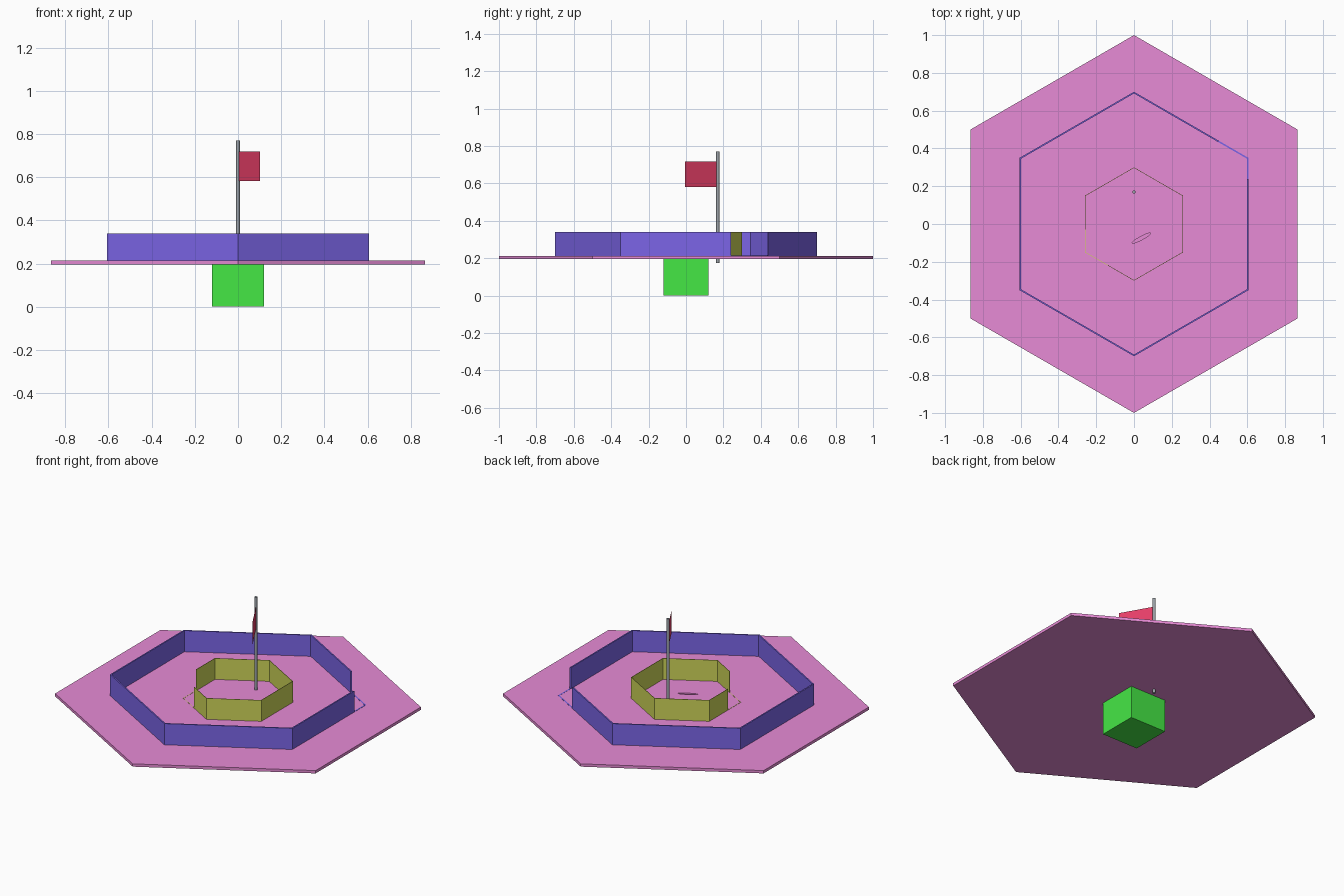
import bpy, bmesh, math
from mathutils import Vector

if "Cube" in bpy.data.objects:
    bpy.data.objects.remove(bpy.data.objects["Cube"])

TOP = 0.213      # upper surface of the plate
WALL_TOP = 0.34


def material(name, rgb):
    m = bpy.data.materials.new(name)
    m.diffuse_color = (*rgb, 1)
    m.use_nodes = True
    m.node_tree.nodes["Principled BSDF"].inputs["Base Color"].default_value = m.diffuse_color
    return m


def finish(name, bm, mat):
    bmesh.ops.recalc_face_normals(bm, faces=bm.faces[:])
    me = bpy.data.meshes.new(name)
    bm.to_mesh(me)
    bm.free()
    ob = bpy.data.objects.new(name, me)
    bpy.context.collection.objects.link(ob)
    if mat:
        me.materials.append(mat)
    return ob


def prism(name, pts, z0, z1, mat):
    bm = bmesh.new()
    lo = [bm.verts.new((x, y, z0)) for x, y in pts]
    hi = [bm.verts.new((x, y, z1)) for x, y in pts]
    n = len(pts)
    bm.faces.new(lo[::-1])
    bm.faces.new(hi)
    for i in range(n):
        j = (i + 1) % n
        bm.faces.new((lo[i], lo[j], hi[j], hi[i]))
    return finish(name, bm, mat)


def polygon(r, n, cx=0, cy=0, start=math.pi / 2):
    return [(cx + r * math.cos(start + i * math.tau / n),
             cy + r * math.sin(start + i * math.tau / n)) for i in range(n)]


def strip(name, path, thick_ratio, z0, z1, mat):
    inner = [p * (1 - thick_ratio) for p in path]
    return prism(name, [tuple(p) for p in path + inner[::-1]], z0, z1, mat)


def hex_wall(name, r, corner, before, after, thick, mat):
    # hexagonal wall broken around one corner, with a flat sill left in the gap
    c = [Vector(p) for p in polygon(r, 6)]
    c = c[corner:] + c[:corner]
    gap_a = c[0] + (c[1] - c[0]).normalized() * after
    gap_b = c[0] + (c[5] - c[0]).normalized() * before
    strip(name, [gap_a] + c[1:] + [gap_b], thick / r, TOP - 0.002, WALL_TOP, mat)
    strip(name + "_sill", [gap_b, c[0], gap_a], thick / r, TOP - 0.002, TOP + 0.001, mat)


pink = material("pink", (0.80, 0.26, 0.67))
blue = material("blue", (0.20, 0.13, 0.80))
olive = material("olive", (0.62, 0.67, 0.10))
green = material("green", (0.06, 0.80, 0.06))
red = material("red", (0.80, 0.05, 0.14))
grey = material("grey", (0.32, 0.35, 0.38))

# Hexagonal plate with a small slit-shaped recess
plate = prism("plate", polygon(1, 6), 0.196, TOP, pink)
a = math.radians(25)
slit = []
for i in range(16):
    t = i * math.tau / 16
    u, v = 0.056 * math.cos(t), 0.009 * math.sin(t) - 0.006 * math.sin(t / 2) ** 2
    slit.append((0.038 + u * math.cos(a) - v * math.sin(a),
                 -0.072 + u * math.sin(a) + v * math.cos(a)))
cutter = prism("slit_cutter", slit, TOP - 0.008, TOP + 0.02, pink)
cutter.hide_render = True
cutter.hide_viewport = True
cut = plate.modifiers.new("slit", 'BOOLEAN')
cut.operation = 'DIFFERENCE'
cut.solver = 'EXACT'
cut.object = cutter

# Cube pedestal
h = 0.12
prism("pedestal", [(-h, -h), (h, -h), (h, h), (-h, h)], 0, 0.198, green)

# Outer and inner walls, each with a corner opening
hex_wall("outer_wall", 0.7, 5, 0.11, 0.18, 0.009, blue)
hex_wall("inner_wall", 0.3, 2, 0.12, 0.14, 0.003, olive)

# Flagpole
prism("flagpole", polygon(0.0085, 12, 0, 0.17), 0.175, 0.77, grey)

# Flag as a single flat sheet
bm = bmesh.new()
bm.faces.new([bm.verts.new(p) for p in (
    (0.004, 0.166, 0.581), (0.102, -0.006, 0.581),
    (0.102, -0.006, 0.718), (0.004, 0.166, 0.718))])
finish("flag", bm, red)
